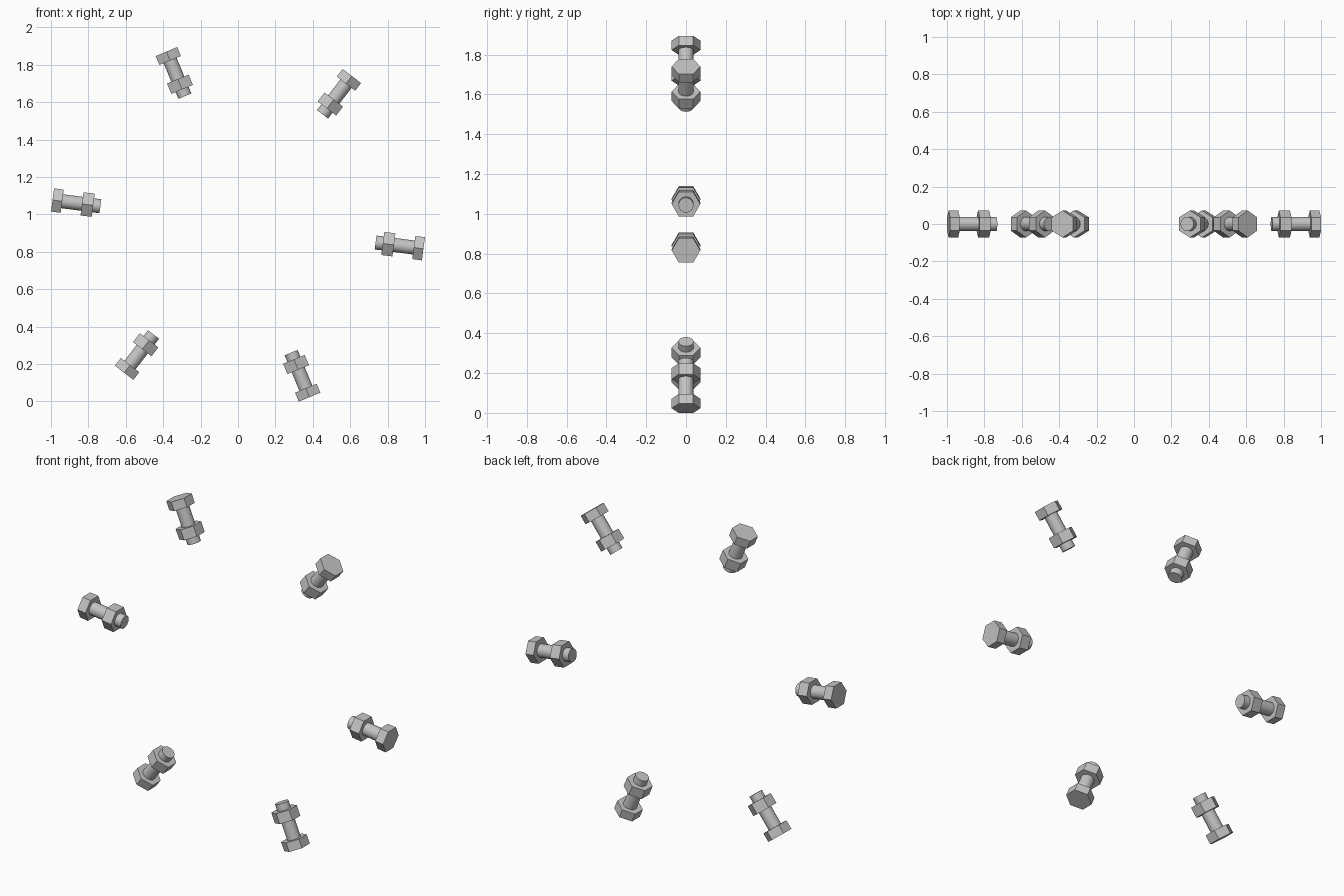
import bpy, math
from mathutils import Matrix, Vector

if "Cube" in bpy.data.objects:
    bpy.data.objects.remove(bpy.data.objects["Cube"])

CENTER = Vector((0, 0, 0.947))   # middle of the bolt ring
HEX_R, SHAFT_R = 0.072, 0.0375

steel = bpy.data.materials.new("grey_steel")
steel.diffuse_color = (0.55, 0.55, 0.55, 1)
steel.use_nodes = True
steel.node_tree.nodes["Principled BSDF"].inputs["Base Color"].default_value = steel.diffuse_color


def radial_prism(name, angle, inner, outer, radius, sides):
    """Prism lying along a ring radius in the XZ plane, from inner to outer."""
    bpy.ops.mesh.primitive_cylinder_add(vertices=sides, radius=radius, depth=outer - inner)
    ob = bpy.context.object
    ob.name = name
    ob.data.materials.append(steel)
    axis = Vector((math.cos(angle), 0, math.sin(angle)))
    # local y stays on world y, so hexagon corners point to front and back
    side = Vector((0, 1, 0)).cross(axis)
    rot = Matrix((side, Vector((0, 1, 0)), axis)).transposed().to_4x4()
    ob.matrix_world = Matrix.Translation(CENTER + axis * (inner + outer) / 2) @ rot
    if sides > 6:
        bpy.ops.object.shade_smooth_by_angle(angle=math.radians(30))
    return ob


# Six bolts pointing inward, heads on the outside
for i in range(6):
    a = math.radians(-7.5 + 60 * i)
    radial_prism(f"bolt_head_{i + 1}", a, 0.948, 1.0, HEX_R, 6)
    radial_prism(f"bolt_shaft_{i + 1}", a, 0.742, 0.948, SHAFT_R, 32)
    radial_prism(f"nut_{i + 1}", a, 0.781, 0.841, HEX_R, 6)
